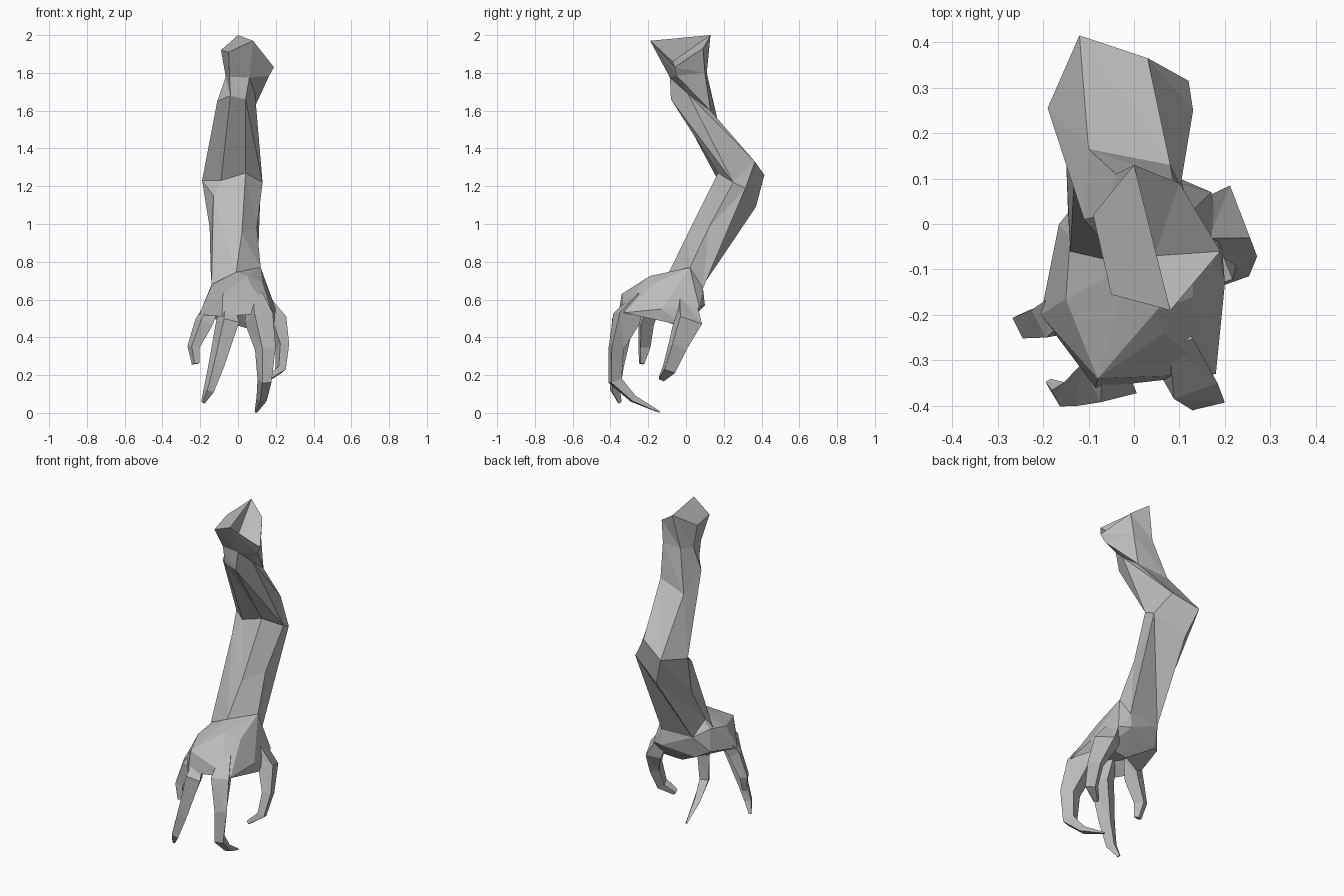
import bpy, bmesh, math
from mathutils import Vector

if "Cube" in bpy.data.objects:
    bpy.data.objects.remove(bpy.data.objects["Cube"])

skin = bpy.data.materials.new("grey_skin")
skin.diffuse_color = (0.5, 0.5, 0.5, 1)
skin.use_nodes = True
skin.node_tree.nodes["Principled BSDF"].inputs["Base Color"].default_value = skin.diffuse_color


def finish(bm, name):
    bmesh.ops.recalc_face_normals(bm, faces=bm.faces[:])
    me = bpy.data.meshes.new(name)
    bm.to_mesh(me)
    bm.free()
    me.materials.append(skin)
    ob = bpy.data.objects.new(name, me)
    bpy.context.collection.objects.link(ob)
    return ob


def skin_rings(bm, rings):
    """Join neighbouring rings with triangles."""
    vs = [[bm.verts.new(p) for p in r] for r in rings]
    for a, b in zip(vs, vs[1:]):
        n = len(a)
        for i in range(n):
            j = (i + 1) % n
            bm.faces.new((a[i], a[j], b[j]))
            bm.faces.new((a[i], b[j], b[i]))
    return vs


# Arm: rings ordered front left, front right, right, back right, back left, left
arm_rings = [
    [(-.05, -.155, 1.91), (.08, -.19, 1.97), (.19, -.06, 1.83),
     (.10, .09, 1.93), (0, .13, 2.0), (-.09, .02, 1.92)],
    [(-.045, -.08, 1.78), (.06, -.085, 1.775), (.165, -.05, 1.785),
     (.085, .10, 1.80), (-.04, .11, 1.80), (-.065, .02, 1.78)],
    [(-.04, -.07, 1.68), (.04, -.08, 1.66), (.09, .01, 1.69),
     (.08, .13, 1.60), (-.10, .165, 1.56), (-.11, .01, 1.65)],
    [(-.09, .17, 1.23), (.04, .17, 1.27), (.13, .25, 1.22),
     (.03, .365, 1.33), (-.12, .415, 1.26), (-.19, .255, 1.23)],
    [(-.13, .13, 1.15), (.02, .01, .95), (.10, .12, .98),
     (.12, .315, 1.19), (-.06, .37, 1.09), (-.15, .16, .98)],
    [(-.14, -.06, .68), (-.01, -.09, .745), (.12, .02, .77),
     (.10, .09, .66), (-.10, .08, .66), (-.145, .02, .76)],
]
bm = bmesh.new()
vs = skin_rings(bm, arm_rings)
fl, fr, r, br, bl, l = vs[0]
bm.faces.new((fl, fr, bl, l))                 # flat part of the stump
pit = bm.verts.new((.045, -.07, 1.86))        # sunken part of the stump
for a, b in ((fr, r), (r, br), (br, bl), (bl, fr)):
    bm.faces.new((a, b, pit))
bm.faces.new(vs[-1])
finish(bm, "arm")

# Palm: angular back of the hand with a hollow underneath
bm = bmesh.new()
top = [(-.01, -.09, .745), (.12, .02, .77), (.10, .09, .66), (.05, -.19, .725),
       (-.14, -.03, .68), (-.10, .08, .66), (-.15, -.165, .65), (-.08, -.34, .63),
       (.065, -.24, .68), (.13, -.16, .69)]
low = [(.17, .07, .56), (.10, .10, .57), (.20, -.13, .55), (.18, -.33, .53), (.01, -.32, .50),
       (-.085, -.36, .51), (-.205, -.20, .52), (-.165, 0, .56), (-.10, .05, .53),
       (.04, -.02, .45), (.19, -.01, .46)]
for p in top + low:
    bm.verts.new(p)
bmesh.ops.convex_hull(bm, input=bm.verts[:])
bm.normal_update()
under = [f for f in bm.faces
         if f.normal.z < -.3 and f.calc_center_median().y < -.08]
if under:
    hub = Vector((-.01, -.19, .575))
    res = bmesh.ops.extrude_face_region(bm, geom=under)
    for v in [g for g in res["geom"] if isinstance(g, bmesh.types.BMVert)]:
        v.co = Vector((*(hub.xy + (v.co.xy - hub.xy) * .55), hub.z))
    bmesh.ops.delete(bm, geom=[f for f in under if f.is_valid], context='FACES')
finish(bm, "palm")


def finger(name, path):
    """Four-sided tapering finger; path holds x, y, z, half width, half depth."""
    pts = [Vector(p[:3]) for p in path]
    side = Vector((1, 0, 0))
    rings = []
    for i, p in enumerate(path):
        t = (pts[min(i + 1, len(pts) - 1)] - pts[max(i - 1, 0)]).normalized()
        u = (side - t * side.dot(t)).normalized()
        v = t.cross(u)
        rings.append([pts[i] + u * p[3] * a + v * p[4] * b
                      for a, b in ((1, .6), (.2, -1), (-1, -.4), (-.3, 1))])
    bm = bmesh.new()
    vs = skin_rings(bm, rings)
    bm.faces.new(vs[0])
    bm.faces.new(vs[-1])
    finish(bm, name)


finger("outer_finger", [(-.13, -.17, .58, .04, .04), (-.18, -.21, .48, .05, .042),
                        (-.235, -.22, .35, .033, .032), (-.225, -.235, .26, .02, .014)])
finger("second_finger", [(-.06, -.27, .59, .03, .03), (-.055, -.335, .48, .062, .06),
                         (-.115, -.365, .25, .042, .036), (-.155, -.375, .12, .028, .026),
                         (-.185, -.35, .055, .01, .01)])
finger("long_finger", [(.09, -.24, .62, .04, .03), (.11, -.315, .50, .075, .075),
                       (.145, -.37, .34, .055, .04), (.14, -.375, .17, .037, .037),
                       (.125, -.28, .075, .027, .02), (.095, -.14, .005, .007, .005)])
finger("thumb", [(.13, 0, .60, .04, .05), (.20, .01, .48, .06, .075),
                 (.235, -.045, .35, .036, .05), (.225, -.09, .23, .03, .037),
                 (.16, -.13, .18, .014, .018)])
